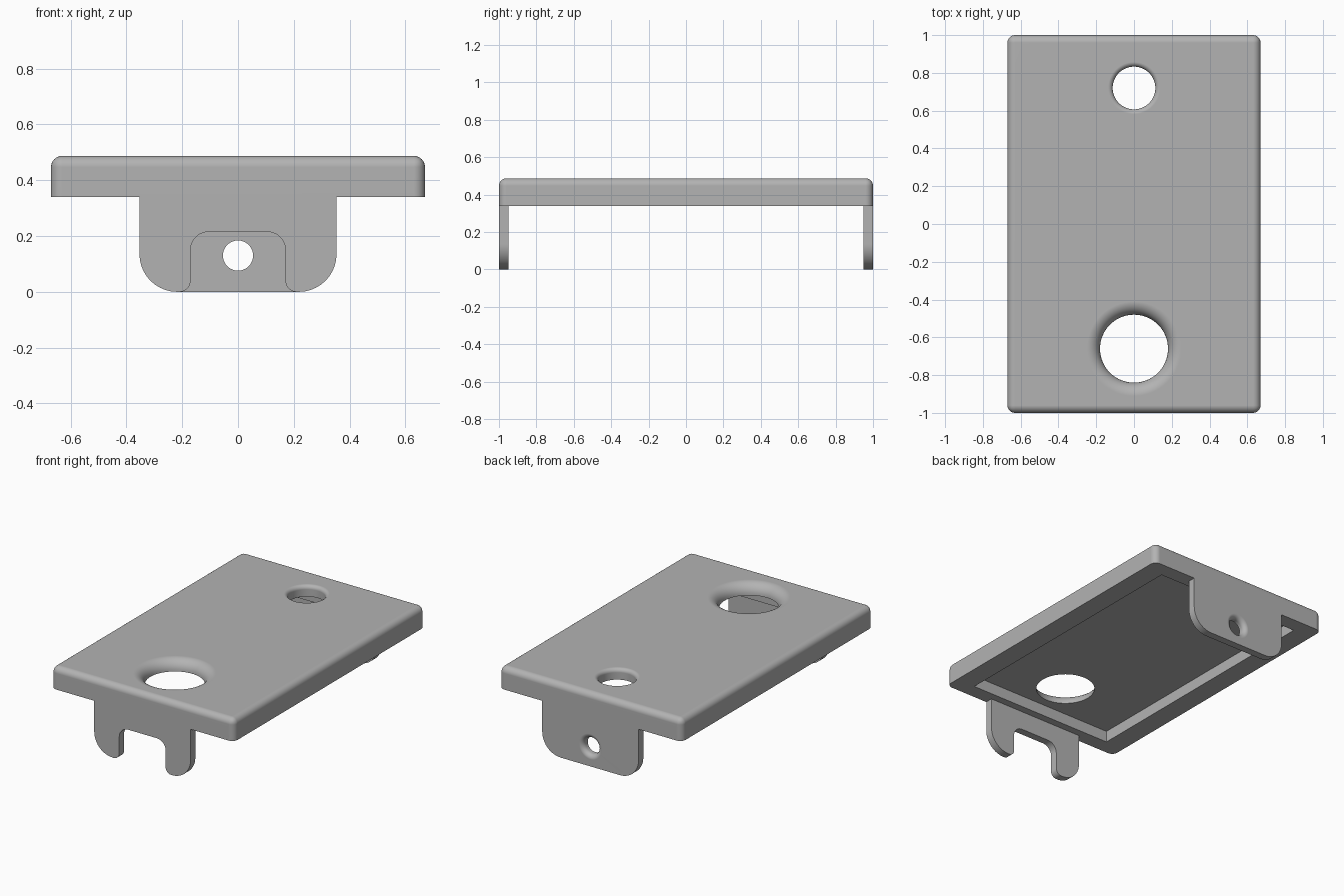
import bpy, bmesh
from math import sin, cos, tan, pi
from mathutils import Vector, Matrix

if "Cube" in bpy.data.objects:
    bpy.data.objects.remove(bpy.data.objects["Cube"])

HALF_X, HALF_Y = 0.67, 1.0
RIM_Z, TOP_Z, CEILING_Z = 0.34, 0.487, 0.415
TAB_THICK = 0.05

grey = bpy.data.materials.new("plain grey")
grey.use_nodes = True
colour = (0.45, 0.45, 0.45, 1)
grey.diffuse_color = colour
grey.node_tree.nodes["Principled BSDF"].inputs["Base Color"].default_value = colour


def make_object(name, bm):
    bmesh.ops.recalc_face_normals(bm, faces=bm.faces)
    mesh = bpy.data.meshes.new(name)
    bm.to_mesh(mesh)
    bm.free()
    mesh.materials.append(grey)
    obj = bpy.data.objects.new(name, mesh)
    bpy.context.collection.objects.link(obj)
    return obj


def box(name, low, high, bevel=0):
    bm = bmesh.new()
    bmesh.ops.create_cube(bm, size=1)
    low, high = Vector(low), Vector(high)
    for v in bm.verts:
        v.co = (low + high) / 2 + v.co * (high - low)
    if bevel:  # round everything except the bottom outline
        edges = [e for e in bm.edges if max(v.co.z for v in e.verts) > low.z + 0.001]
        bmesh.ops.bevel(bm, geom=edges, offset=bevel, segments=6,
                        profile=0.5, affect='EDGES')
    return make_object(name, bm)


def flared_cutter(name, radius, fillet, depth, matrix, sides=64, steps=8):
    """Round cutter along z whose mouth at z = 0 opens with a fillet."""
    profile = [(radius, -depth)]
    for i in range(steps + 1):
        t = pi / 2 * i / steps
        profile.append((radius + fillet * (1 - cos(t)), fillet * (sin(t) - 1)))
    profile.append((radius + fillet, 0.1))
    bm = bmesh.new()
    rings = [[bm.verts.new((r * cos(2 * pi * k / sides), r * sin(2 * pi * k / sides), z))
              for k in range(sides)] for r, z in profile]
    for a, b in zip(rings, rings[1:]):
        for k in range(sides):
            n = (k + 1) % sides
            bm.faces.new((a[k], a[n], b[n], b[k]))
    bm.faces.new(rings[0])
    bm.faces.new(rings[-1])
    bm.transform(matrix)
    return make_object(name, bm)


def rounded_outline(corners, steps=10):
    """Replace each (x, z, radius) corner by an arc."""
    points = []
    for i, (x, z, r) in enumerate(corners):
        p = Vector((x, z))
        if r == 0:
            points.append(p)
            continue
        a = (Vector(corners[i - 1][:2]) - p).normalized()
        b = (Vector(corners[(i + 1) % len(corners)][:2]) - p).normalized()
        centre = p + (a + b) * r
        for k in range(steps + 1):
            t = pi / 2 * k / steps
            points.append(centre - b * r * cos(t) - a * r * sin(t))
    return points


def tab(name, half_outline, y0):
    """Sheet tab from the right half of its outline, mirrored in x."""
    mirrored = [(-x, z, r) for x, z, r in reversed(half_outline)]
    bm = bmesh.new()
    verts = [bm.verts.new((p.x, y0, p.y)) for p in rounded_outline(mirrored + half_outline)]
    face = bm.faces.new(verts)
    moved = bmesh.ops.extrude_face_region(bm, geom=[face])["geom"]
    bmesh.ops.translate(bm, vec=(0, TAB_THICK, 0),
                        verts=[g for g in moved if isinstance(g, bmesh.types.BMVert)])
    return make_object(name, bm)


def cut(obj, cutter):
    mod = obj.modifiers.new("cut", 'BOOLEAN')
    mod.operation, mod.solver, mod.object = 'DIFFERENCE', 'EXACT', cutter
    bpy.context.view_layer.objects.active = obj
    bpy.ops.object.modifier_apply(modifier=mod.name)
    bpy.data.objects.remove(cutter)


# cover plate with hollow underside and two flared holes
plate = box("cover_plate", (-HALF_X, -HALF_Y, RIM_Z), (HALF_X, HALF_Y, TOP_Z), bevel=0.04)
cut(plate, box("recess_cutter", (-0.533, -0.9, RIM_Z - 0.1), (0.533, 0.9, CEILING_Z)))
cut(plate, flared_cutter("large_hole_cutter", 0.18, 0.07, 0.2,
                         Matrix.Translation((0, -0.66, TOP_Z))))
cut(plate, flared_cutter("small_hole_cutter", 0.113, 0.025, 0.2,
                         Matrix.Translation((0, 0.72, TOP_Z))))

# front tab with a rounded notch, listed from the notch outwards
outer = [(0.353, 0, 0.135), (0.353, RIM_Z, 0)]
front_tab = tab("front_tab", [(0.17, 0.215, 0.065), (0.17, 0, 0.04)] + outer, -HALF_Y)

# back tab with a screw hole flared towards the outside
back_tab = tab("back_tab", outer, HALF_Y - TAB_THICK)
facing_back = Matrix.Translation((0, HALF_Y, 0.13)) @ Matrix.Rotation(-pi / 2, 4, 'X')
cut(back_tab, flared_cutter("screw_hole_cutter", 0.054, 0.03, 0.2, facing_back))

# smooth rounded parts, keep flat faces flat
for obj in (plate, front_tab, back_tab):
    bpy.ops.object.select_all(action='DESELECT')
    obj.select_set(True)
    bpy.context.view_layer.objects.active = obj
    bpy.ops.object.shade_smooth_by_angle(angle=pi / 6)
    weighted = obj.modifiers.new("weighted normals", 'WEIGHTED_NORMAL')
    weighted.keep_sharp = True
